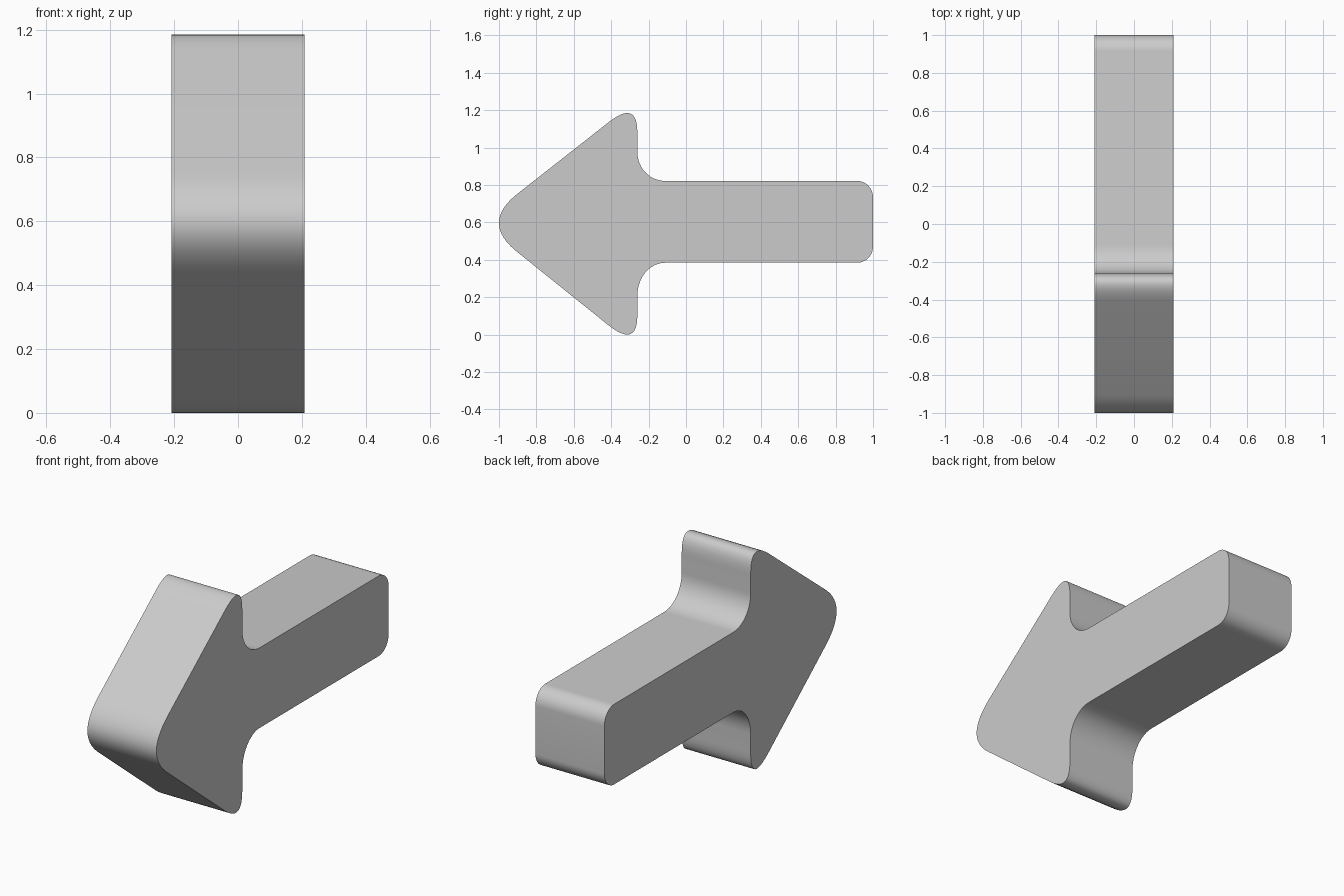
import bpy
import bmesh
import math
from mathutils import Vector

cube = bpy.data.objects.get("Cube")
if cube:
    bpy.data.objects.remove(cube, do_unlink=True)

HALF_WIDTH = 0.208
HEAD_Z = 0.5925
SHAFT_Z = 0.603

# One flat grey for the whole solid
grey = bpy.data.materials.new("light_grey")
grey.use_nodes = True
colour = (0.6, 0.6, 0.6, 1)
grey.diffuse_color = colour
grey.node_tree.nodes["Principled BSDF"].inputs["Base Color"].default_value = colour


def corner(start, control, end, pull, steps=12):
    """Rounded corner: cubic curve pulled towards the control point."""
    a, c, b = Vector(start), Vector(control), Vector(end)
    p, q = a.lerp(c, pull), b.lerp(c, pull)
    points = []
    for i in range(steps + 1):
        t = i / steps
        s = 1 - t
        points.append(a * s**3 + p * (3 * s * s * t) + q * (3 * s * t * t) + b * t**3)
    return points


def half_outline(side):
    """Tip to tail along one side, as (y, z) points."""
    def head(y, z):
        return (y, HEAD_Z + side * z)

    def shaft(y, z):
        return (y, SHAFT_Z + side * z)

    barb = corner(head(-0.41, 0.546), head(-0.26, 0.662), head(-0.26, 0.488), 2 / 3)
    fillet = corner(head(-0.26, 0.385), shaft(-0.26, 0.2185), shaft(-0.11, 0.2185), 0.56)
    tail = corner(shaft(0.915, 0.2185), shaft(1, 0.2185), shaft(1, 0.13), 0.56)
    return barb + fillet + tail


# Rounded tip joins the lower half to the upper half
tip = corner((-0.90, 0.44), (-1.10, 0.597), (-0.90, 0.754), 2 / 3, 20)
outline = tip + half_outline(1) + half_outline(-1)[::-1]

# Extrude the outline across the width
bm = bmesh.new()
face = bm.faces.new([bm.verts.new((-HALF_WIDTH, p.x, p.y)) for p in outline])
extruded = bmesh.ops.extrude_face_region(bm, geom=[face])
moved = [v for v in extruded["geom"] if isinstance(v, bmesh.types.BMVert)]
bmesh.ops.translate(bm, verts=moved, vec=(2 * HALF_WIDTH, 0, 0))
bmesh.ops.recalc_face_normals(bm, faces=bm.faces)

mesh = bpy.data.meshes.new("arrow_block")
bm.to_mesh(mesh)
bm.free()
mesh.materials.append(grey)

arrow = bpy.data.objects.new("arrow_block", mesh)
bpy.context.collection.objects.link(arrow)
bpy.context.view_layer.objects.active = arrow
arrow.select_set(True)
bpy.ops.object.shade_smooth_by_angle(angle=math.radians(30))
